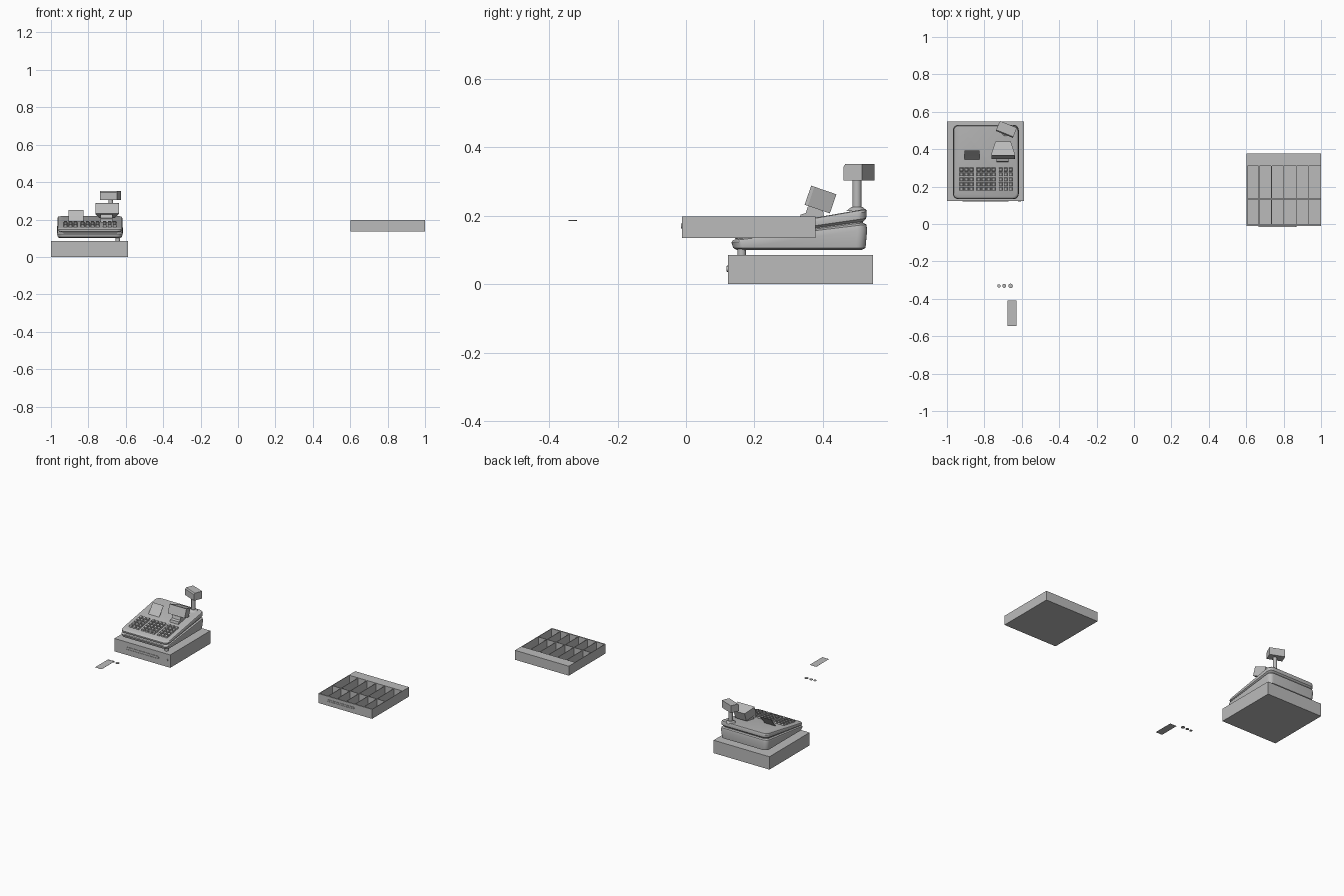
import bpy
import bmesh
from math import cos, sin, pi, radians, atan2
from mathutils import Matrix, Vector

cube = bpy.data.objects.get("Cube")
if cube:
    bpy.data.objects.remove(cube, do_unlink=True)

grey = bpy.data.materials.new("plain grey")
grey.use_nodes = True
grey.diffuse_color = (0.5, 0.5, 0.5, 1)
grey.node_tree.nodes["Principled BSDF"].inputs["Base Color"].default_value = (0.5, 0.5, 0.5, 1)


def finish(name, bm, smooth=False):
    bmesh.ops.recalc_face_normals(bm, faces=bm.faces[:])
    mesh = bpy.data.meshes.new(name)
    bm.to_mesh(mesh)
    bm.free()
    mesh.materials.append(grey)
    obj = bpy.data.objects.new(name, mesh)
    bpy.context.collection.objects.link(obj)
    if smooth:
        bpy.ops.object.select_all(action='DESELECT')
        obj.select_set(True)
        bpy.context.view_layer.objects.active = obj
        bpy.ops.object.shade_smooth_by_angle(angle=radians(35))
    return obj


def add_box(bm, lo, hi):
    lo, hi = Vector(lo), Vector(hi)
    mat = Matrix.Translation((lo + hi) / 2) @ Matrix.Diagonal((*(hi - lo), 1))
    bmesh.ops.create_cube(bm, size=1, matrix=mat)


def box(name, lo, hi):
    bm = bmesh.new()
    add_box(bm, lo, hi)
    return finish(name, bm)


def cylinder(name, r1, r2, depth, center, rot=Matrix(), sides=24):
    bm = bmesh.new()
    bmesh.ops.create_cone(bm, cap_ends=True, segments=sides, radius1=r1, radius2=r2,
                          depth=depth, matrix=Matrix.Translation(center) @ rot)
    return finish(name, bm, True)


def ring(cx, cy, hx, hy, r, steps=6):
    """Rounded rectangle as a list of 2D points."""
    pts = []
    for q, (sx, sy) in enumerate([(1, 1), (-1, 1), (-1, -1), (1, -1)]):
        for i in range(steps + 1):
            a = (q + i / steps) * pi / 2
            pts.append((cx + sx * (hx - r) + r * cos(a), cy + sy * (hy - r) + r * sin(a)))
    return pts


def loft(name, rings):
    bm = bmesh.new()
    loops = [[bm.verts.new(p) for p in pts] for pts in rings]
    n = len(loops[0])
    for a, b in zip(loops, loops[1:]):
        for i in range(n):
            bm.faces.new((a[i], a[(i + 1) % n], b[(i + 1) % n], b[i]))
    bm.faces.new(loops[0])
    bm.faces.new(loops[-1])
    return finish(name, bm, True)


def profile(name, pts, x0, x1):
    """Side outline (y, z) extruded across x."""
    return loft(name, [[(x, y, z) for y, z in pts] for x in (x0, x1)])


def handle(name, x0, x1, z, hz, y):
    """Raised rim with a shallow recess on a front face."""
    rings = []
    for inset, depth in [(0, -0.001), (0, 0.003), (0.003, 0.003), (0.003, 0.0005)]:
        pts = ring((x0 + x1) / 2, z, (x1 - x0) / 2 - inset, hz - inset, hz - inset - 0.0005)
        rings.append([(px, y - depth, pz) for px, pz in pts])
    loft(name, rings)


# Base cabinet with handle and lock
box("base_cabinet", (-1, 0.123, 0), (-0.587, 0.547, 0.086))
handle("cabinet_handle", -0.917, -0.67, 0.045, 0.009, 0.123)
cylinder("cabinet_lock", 0.008, 0.008, 0.006, (-0.612, 0.122, 0.045), Matrix.Rotation(pi / 2, 4, 'X'))
cylinder("front_foot", 0.012, 0.012, 0.02, (-0.642, 0.163, 0.094))

# Register body: stacked rounded outlines, each rising towards the back
CX, FRONT, BACK = -0.792, 0.133, 0.53
levels = [(0.016, 0.1, 0.1), (0.005, 0.106, 0.106), (0, 0.122, 0.16), (0.003, 0.127, 0.175),
          (0.012, 0.13, 0.181), (0.012, 0.132, 0.185), (0.003, 0.136, 0.193),
          (0.002, 0.146, 0.212), (0.005, 0.15, 0.219), (0.012, 0.152, 0.221)]
body = []
for inset, zf, zb in levels:
    pts = ring(CX, (FRONT + BACK) / 2, 0.176 - inset, (BACK - FRONT) / 2 - inset, 0.028)
    body.append([(x, y, zf + (zb - zf) * (y - FRONT) / (BACK - FRONT)) for x, y in pts])
loft("register_body", body)


def top_z(y):
    return 0.152 + 0.069 * (y - FRONT) / (BACK - FRONT)


# Keyboard: three blocks of tapered keys on the slope
slope = Matrix.Rotation(atan2(0.069, BACK - FRONT), 4, 'X')
keys = bmesh.new()
x = -0.935
for columns in (3, 4, 3):
    for c in range(columns):
        for r in range(5):
            y = 0.187 + r * 0.026
            mat = (Matrix.Translation((x + 0.0125, y, top_z(y) + 0.004)) @ slope
                   @ Matrix.Diagonal((0.021, 0.021, 0.014, 1)))
            new = bmesh.ops.create_cube(keys, size=1, matrix=mat)["verts"]
            center = sum((v.co for v in new), Vector()) / 8
            for v in new:
                if v.co.z > center.z:
                    v.co.x = center.x + (v.co.x - center.x) * 0.75
                    v.co.y = center.y + (v.co.y - center.y) * 0.75
        x += 0.0268
    x += 0.011
finish("keyboard_keys", keys)

# Receipt sheet rising from the printer slot
profile("receipt_paper", [(0.345, 0.19), (0.372, 0.222), (0.392, 0.25),
                          (0.394, 0.249), (0.374, 0.221), (0.347, 0.189)], -0.905, -0.825)

# Operator screen, tapering backwards, on a bracket
bm = bmesh.new()
bmesh.ops.create_cube(bm, size=1)
for v in bm.verts:
    half = 0.0625 if v.co.y < 0 else 0.041
    v.co = Vector((half if v.co.x > 0 else -half, 0 if v.co.y < 0 else 0.068, v.co.z * 0.059))
edges = [e for e in bm.edges if all(v.co.y < 0.01 for v in e.verts)]
front = bmesh.ops.extrude_face_region(bm, geom=[f for f in bm.faces if all(v.co.y < 0.01 for v in f.verts)])
for v in front["geom"]:
    if isinstance(v, bmesh.types.BMVert):
        v.co.y -= 0.01
bm.faces.ensure_lookup_table()
screen_face = [f for f in bm.faces if all(v.co.y < -0.005 for v in f.verts)]
bmesh.ops.inset_region(bm, faces=screen_face, thickness=0.006, depth=-0.002)
bm.transform(Matrix.Translation((-0.7, 0.366, 0.257)) @ Matrix.Rotation(radians(-19), 4, 'X'))
finish("operator_screen", bm)
profile("screen_bracket", [(0.33, 0.18), (0.335, 0.203), (0.35, 0.208), (0.356, 0.226), (0.375, 0.235),
                           (0.4, 0.22), (0.405, 0.19)], -0.735, -0.672)

# Customer display on a pole, turned towards one side
cylinder("pole_foot", 0.031, 0.016, 0.012, (-0.68, 0.5, 0.22))
cylinder("display_pole", 0.013, 0.013, 0.1, (-0.68, 0.5, 0.26))
head = profile("customer_display", [(-0.03, 0.303), (-0.03, 0.344), (-0.024, 0.352),
                                    (0.028, 0.352), (0.028, 0.303)], -0.049, 0.049)
head.rotation_euler.z = radians(-22)
head.location = (-0.682, 0.507, 0)

# Cash tray: floor, walls, closed rear shelf and dividers
X0, X1, Y0, Y1, Z0, Z1 = 0.602, 1.0, -0.012, 0.378, 0.135, 0.198
SHELF, T = 0.31, 0.004
tray = bmesh.new()
add_box(tray, (X0, Y0, Z0), (X1, Y1, Z0 + T))
add_box(tray, (X0, SHELF, Z0), (X1, Y1, Z1))
add_box(tray, (X0, Y0, Z0), (X1, Y0 + 2 * T, Z1))
add_box(tray, (X0, Y0, Z0), (X0 + T, SHELF, Z1))
add_box(tray, (X1 - T, Y0, Z0), (X1, SHELF, Z1))
finish("cash_tray", tray)
dividers = bmesh.new()
add_box(dividers, (X0, 0.132, Z0), (X1, 0.132 + T, Z1 - 0.002))
for i in range(1, 6):
    xc = X0 + (X1 - X0) * i / 6
    add_box(dividers, (xc - T / 2, Y0 + T, Z0), (xc + T / 2, SHELF, Z1 - 0.002))
finish("tray_dividers", dividers)
handle("tray_handle", 0.665, 0.868, 0.17, 0.007, Y0)

# Loose coins and a banknote
for name, cx, r in [("small_coin", -0.722, 0.009), ("medium_coin", -0.694, 0.0105), ("large_coin", -0.66, 0.012)]:
    cylinder(name, r, r, 0.003, (cx, -0.331, 0.186))
box("banknote", (-0.676, -0.545, 0.2345), (-0.627, -0.41, 0.235))
